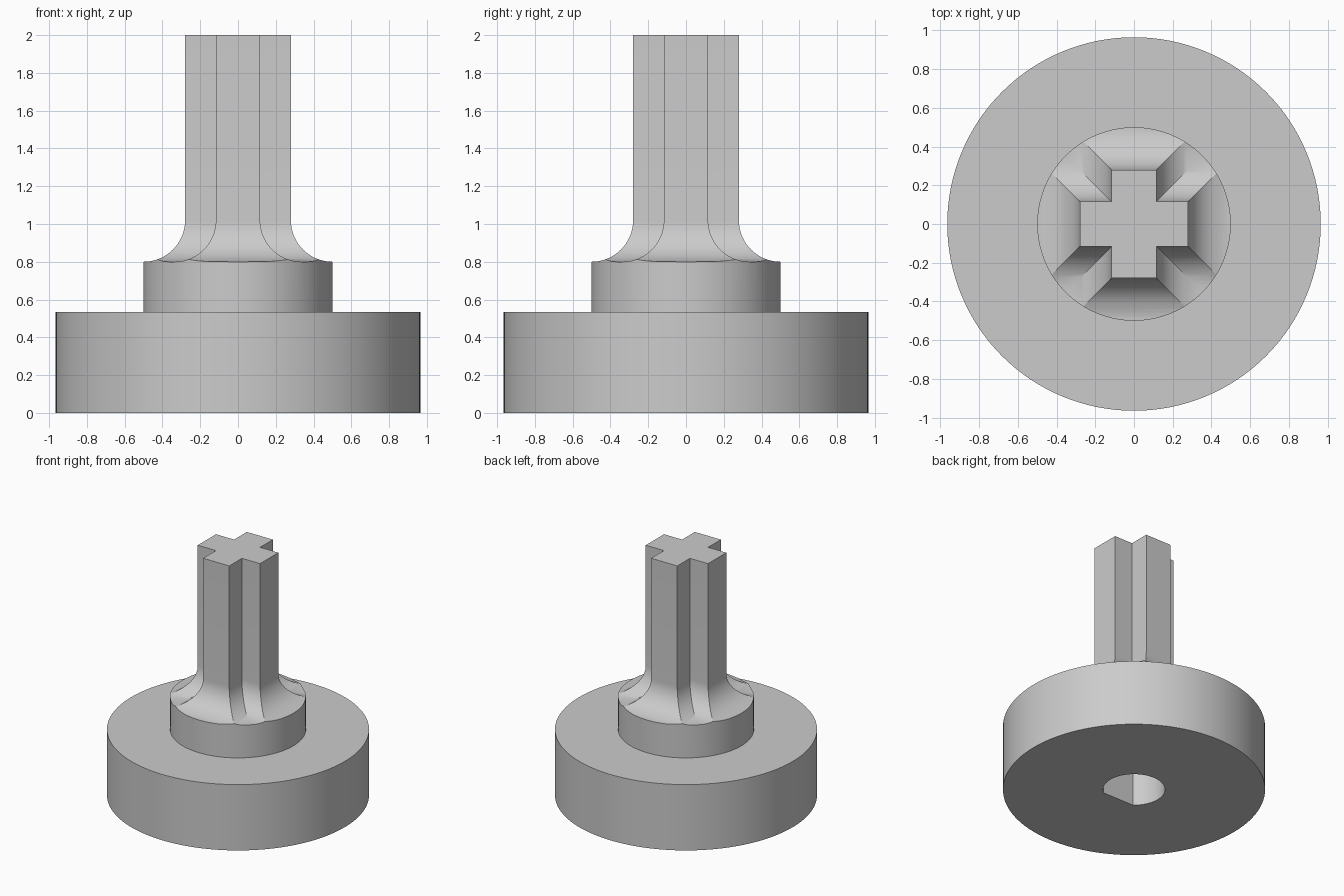
import bpy, bmesh, math

if "Cube" in bpy.data.objects:
    bpy.data.objects.remove(bpy.data.objects["Cube"], do_unlink=True)

SIDES = 128
BASE_R, BASE_TOP = 0.965, 0.535
COLLAR_R, COLLAR_TOP = 0.5, 0.80
ARM_LEN, ARM_HALF, TOP = 0.28, 0.117, 2.0
FILLET = COLLAR_R - ARM_LEN
BORE_R, BORE_FLAT, BORE_TOP = 0.228, 0.18, 0.68

grey = bpy.data.materials.new("plain grey")
grey.use_nodes = True
colour = (0.6, 0.6, 0.6, 1)
grey.diffuse_color = colour
grey.node_tree.nodes["Principled BSDF"].inputs["Base Color"].default_value = colour


def loft(name, loops):
    """Solid through stacked outlines, each a list of (x, y, z)."""
    bm = bmesh.new()
    rings = [[bm.verts.new(p) for p in loop] for loop in loops]
    n = len(rings[0])
    for a, b in zip(rings, rings[1:]):
        for i in range(n):
            j = (i + 1) % n
            bm.faces.new((a[i], a[j], b[j], b[i]))
    bm.faces.new(rings[0][::-1])
    bm.faces.new(rings[-1])
    bmesh.ops.recalc_face_normals(bm, faces=bm.faces)
    mesh = bpy.data.meshes.new(name)
    bm.to_mesh(mesh)
    bm.free()
    mesh.materials.append(grey)
    obj = bpy.data.objects.new(name, mesh)
    bpy.context.collection.objects.link(obj)
    return obj


def circle(r, z):
    angles = [2 * math.pi * i / SIDES for i in range(SIDES)]
    return [(r * math.cos(a), r * math.sin(a), z) for a in angles]


def d_outline(z):
    """Circle with a flat on the front side."""
    half = math.acos(BORE_FLAT / BORE_R)
    start, sweep = -math.pi / 2 + half, 2 * (math.pi - half)
    angles = [start + sweep * i / 64 for i in range(65)]
    return [(BORE_R * math.cos(a), BORE_R * math.sin(a), z) for a in angles]


def cross(offset, z):
    """Plus-shaped outline grown outward by an offset."""
    a, w = ARM_LEN + offset, ARM_HALF + offset
    pts = []
    x, y = [a, a, w], [-w, w, w]
    for _ in range(4):
        pts += [(px, py, z) for px, py in zip(x, y)]
        x, y = [-v for v in y], x
    return pts


def boolean(obj, cutter, operation):
    mod = obj.modifiers.new(operation.lower(), 'BOOLEAN')
    mod.operation, mod.solver, mod.object = operation, 'EXACT', cutter
    bpy.context.view_layer.objects.active = obj
    bpy.ops.object.modifier_apply(modifier=mod.name)


# Wide round foot
base = loft("base_disc", [circle(BASE_R, 0), circle(BASE_R, BASE_TOP)])

# Cross-shaped shaft flaring by a quarter-round fillet into the round collar
wide = 0.4
loops = [cross(wide, BASE_TOP), cross(wide, COLLAR_TOP)]
for i in range(17):
    t = math.pi / 2 * i / 16
    loops.append(cross(FILLET * (1 - math.sin(t)),
                       COLLAR_TOP + FILLET * (1 - math.cos(t))))
loops.append(cross(0, TOP))
stem = loft("cross_shaft_and_collar", loops)
trim = loft("collar_trim", [circle(COLLAR_R, BASE_TOP - 0.1), circle(COLLAR_R, TOP + 0.1)])
boolean(stem, trim, 'INTERSECT')

# Blind D-shaped bore from below
bore = loft("bore_cutter", [d_outline(-0.1), d_outline(BORE_TOP)])
for part in (base, stem):
    boolean(part, bore, 'DIFFERENCE')

for helper in (trim, bore):
    bpy.data.objects.remove(helper, do_unlink=True)

# Smooth round walls, crisp corners
for part in (base, stem):
    bpy.ops.object.select_all(action='DESELECT')
    part.select_set(True)
    bpy.context.view_layer.objects.active = part
    bpy.ops.object.shade_smooth_by_angle(angle=math.radians(25))
